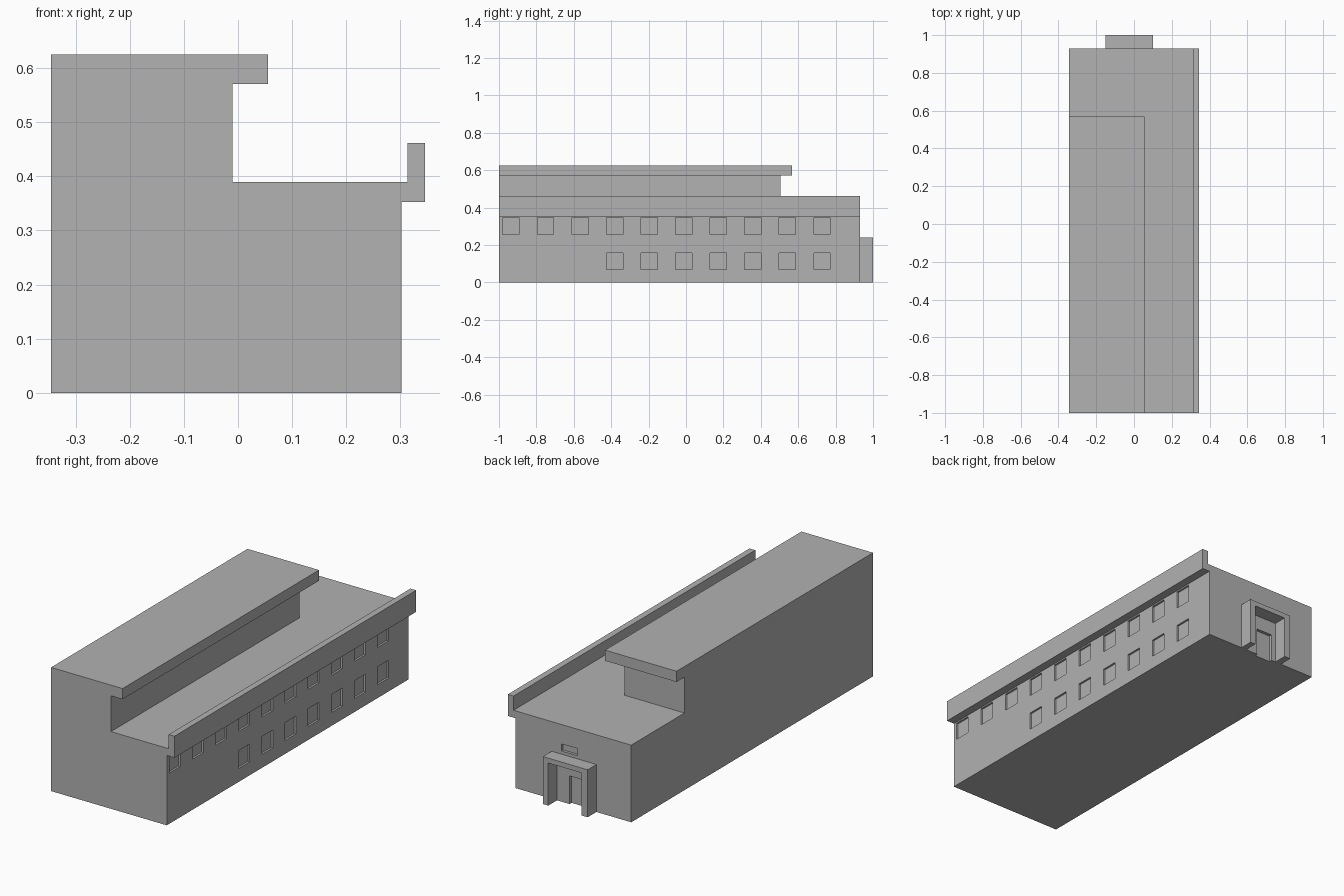
import bpy
import bmesh

if "Cube" in bpy.data.objects:
    bpy.data.objects.remove(bpy.data.objects["Cube"], do_unlink=True)

# Single plain finish
grey = bpy.data.materials.new("plain_grey")
grey.use_nodes = True
colour = (0.445, 0.445, 0.445, 1)
grey.diffuse_color = colour
grey.node_tree.nodes["Principled BSDF"].inputs["Base Color"].default_value = colour


def make_object(name, bm):
    bmesh.ops.recalc_face_normals(bm, faces=bm.faces)
    mesh = bpy.data.meshes.new(name)
    bm.to_mesh(mesh)
    bm.free()
    mesh.materials.append(grey)
    obj = bpy.data.objects.new(name, mesh)
    bpy.context.collection.objects.link(obj)
    return obj


def add_profile(bm, profile, y0, y1):
    """Extrude an (x, z) outline from y0 to y1."""
    face = bm.faces.new([bm.verts.new((x, y0, z)) for x, z in profile])
    grown = bmesh.ops.extrude_face_region(bm, geom=[face])
    verts = [v for v in grown["geom"] if isinstance(v, bmesh.types.BMVert)]
    bmesh.ops.translate(bm, verts=verts, vec=(0, y1 - y0, 0))


def add_box(bm, x, y, z):
    add_profile(bm, [(x[0], z[0]), (x[1], z[0]), (x[1], z[1]), (x[0], z[1])], *y)


def box(name, x, y, z):
    bm = bmesh.new()
    add_box(bm, x, y, z)
    return make_object(name, bm)


def extrusion(name, profile, y0, y1):
    bm = bmesh.new()
    add_profile(bm, profile, y0, y1)
    return make_object(name, bm)


LEFT, WALL = -0.345, 0.302
FRONT, BACK = -1.0, 0.93
DECK = 0.39

# Main building and set-back upper storey with overhanging roof
hall = box("main_hall", (LEFT, WALL), (FRONT, BACK), (0, DECK))
box("upper_storey", (LEFT, -0.01), (FRONT, 0.505), (DECK, 0.571))
box("upper_roof", (LEFT, 0.055), (FRONT, 0.568), (0.571, 0.625))

# Parapet stepping out over the long window wall
extrusion("parapet", [(WALL, 0.353), (0.345, 0.353), (0.345, 0.462),
                      (0.313, 0.462), (0.313, DECK), (WALL, DECK)], FRONT, BACK)

# Porch frame around the rear entrance
extrusion("porch_frame", [(-0.15, 0), (-0.115, 0), (-0.115, 0.215), (0.07, 0.215),
                          (0.07, 0), (0.1, 0), (0.1, 0.24), (-0.15, 0.24)], BACK, 1.0)

# Recesses: two window rows, the door and the panel above the porch
bm = bmesh.new()
for i in range(10):
    y = -0.936 + i * 0.1848
    for sill, first in ((0.256, 0), (0.068, 3)):
        if i >= first:
            add_box(bm, (WALL - 0.01, WALL + 0.05), (y - 0.044, y + 0.044),
                    (sill, sill + 0.09))
add_box(bm, (-0.09, 0.0), (BACK - 0.016, BACK + 0.05), (-0.05, 0.142))
add_box(bm, (-0.044, 0.046), (BACK - 0.014, BACK + 0.05), (0.256, 0.292))
cutter = make_object("recess_cutter", bm)
cutter.hide_render = True

# Cut the recesses into the hall, then drop the cutter
cut = hall.modifiers.new("recesses", "BOOLEAN")
cut.operation = "DIFFERENCE"
cut.solver = "EXACT"
cut.object = cutter
bpy.context.view_layer.objects.active = hall
bpy.ops.object.modifier_apply(modifier=cut.name)
bpy.data.objects.remove(cutter, do_unlink=True)
